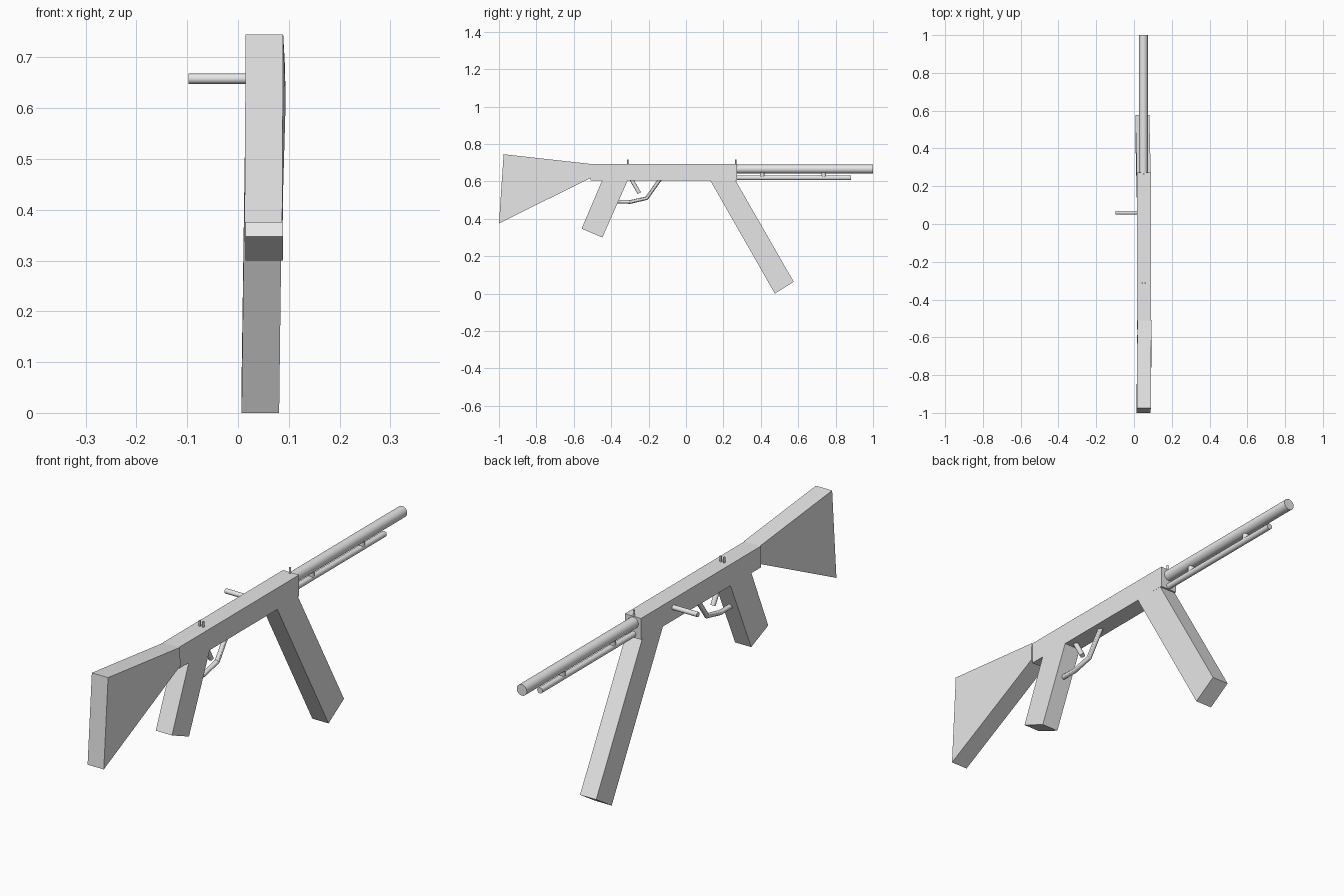
import bpy, bmesh
from mathutils import Vector

cube = bpy.data.objects.get("Cube")
if cube:
    bpy.data.objects.remove(cube, do_unlink=True)

grey = bpy.data.materials.new("light grey")
grey.use_nodes = True
grey.diffuse_color = (0.8, 0.8, 0.8, 1)
grey.node_tree.nodes["Principled BSDF"].inputs["Base Color"].default_value = grey.diffuse_color

LEFT, RIGHT = 0.089, 0.015      # side planes of the body
MID = 0.052


def add_object(name, data):
    obj = bpy.data.objects.new(name, data)
    bpy.context.collection.objects.link(obj)
    data.materials.append(grey)
    return obj


def slab(name, outline, shift=None, x0=RIGHT, x1=LEFT):
    """Flat part from a (y, z) outline; shift moves each corner sideways."""
    shift = shift or [0] * len(outline)
    bm = bmesh.new()
    near = [bm.verts.new((x0 + s, y, z)) for (y, z), s in zip(outline, shift)]
    far = [bm.verts.new((x1 + s, y, z)) for (y, z), s in zip(outline, shift)]
    bm.faces.new(near)
    bm.faces.new(far[::-1])
    for i in range(len(outline)):
        j = (i + 1) % len(outline)
        bm.faces.new((near[i], far[i], far[j], near[j]))
    bmesh.ops.recalc_face_normals(bm, faces=bm.faces)
    mesh = bpy.data.meshes.new(name)
    bm.to_mesh(mesh)
    bm.free()
    return add_object(name, mesh)


def rod(name, start, end, radius):
    """Smooth capped cylinder between two points."""
    a, b = Vector(start), Vector(end)
    bpy.ops.mesh.primitive_cylinder_add(vertices=32, radius=radius, depth=(b - a).length,
                                        location=(a + b) / 2)
    obj = bpy.context.object
    obj.name = name
    obj.rotation_euler = (b - a).to_track_quat('Z', 'Y').to_euler()
    obj.data.materials.append(grey)
    bpy.ops.object.shade_smooth_by_angle()
    return obj


# Receiver, stock, grip and magazine
slab("body", [(-0.51, 0.605), (0.272, 0.605), (0.272, 0.693), (-0.51, 0.693)])
slab("stock", [(-0.51, 0.693), (-0.975, 0.745), (-1, 0.375), (-0.51, 0.618)],
     [0.003, 0, -0.002, 0.005])
slab("grip", [(-0.44, 0.625), (-0.303, 0.625), (-0.447, 0.3), (-0.558, 0.347)])
slab("magazine", [(0.12, 0.622), (0.255, 0.622), (0.576, 0.063), (0.475, 0.0)],
     [0, 0, -0.008, -0.008])

# Barrel with the thinner tube below and its two spacers
rod("barrel", (0.05, 0.26, 0.666), (0.05, 1, 0.666), 0.023)
rod("lower_tube", (0.05, 0.26, 0.619), (0.05, 0.882, 0.619), 0.012)
for i, y in enumerate((0.407, 0.737)):
    rod(f"tube_spacer_{i + 1}", (0.05, y, 0.62), (0.05, y, 0.66), 0.012)

# Side handle
rod("side_handle", (-0.097, 0.06, 0.658), (0.03, 0.06, 0.658), 0.01)

# Sights: one post in front, a pair at the back
rod("front_sight", (MID, 0.265, 0.68), (MID, 0.265, 0.716), 0.004)
for side, x in (("right", MID - 0.008), ("left", MID + 0.008)):
    rod(f"rear_sight_{side}", (x, -0.312, 0.68), (x, -0.312, 0.716), 0.004)

# Trigger and guard
rod("trigger", (MID, -0.295, 0.615), (MID, -0.25, 0.537), 0.01)
curve = bpy.data.curves.new("trigger_guard", 'CURVE')
curve.dimensions = '3D'
curve.bevel_depth = 0.01
curve.bevel_resolution = 4
path = [(-0.39, 0.492), (-0.298, 0.49), (-0.21, 0.51), (-0.136, 0.615)]
spline = curve.splines.new('POLY')
spline.points.add(len(path) - 1)
for point, (y, z) in zip(spline.points, path):
    point.co = (MID, y, z, 1)
guard = add_object("trigger_guard", curve)
bpy.ops.object.select_all(action='DESELECT')
guard.select_set(True)
bpy.context.view_layer.objects.active = guard
bpy.ops.object.convert(target='MESH')
bpy.ops.object.shade_smooth_by_angle()
